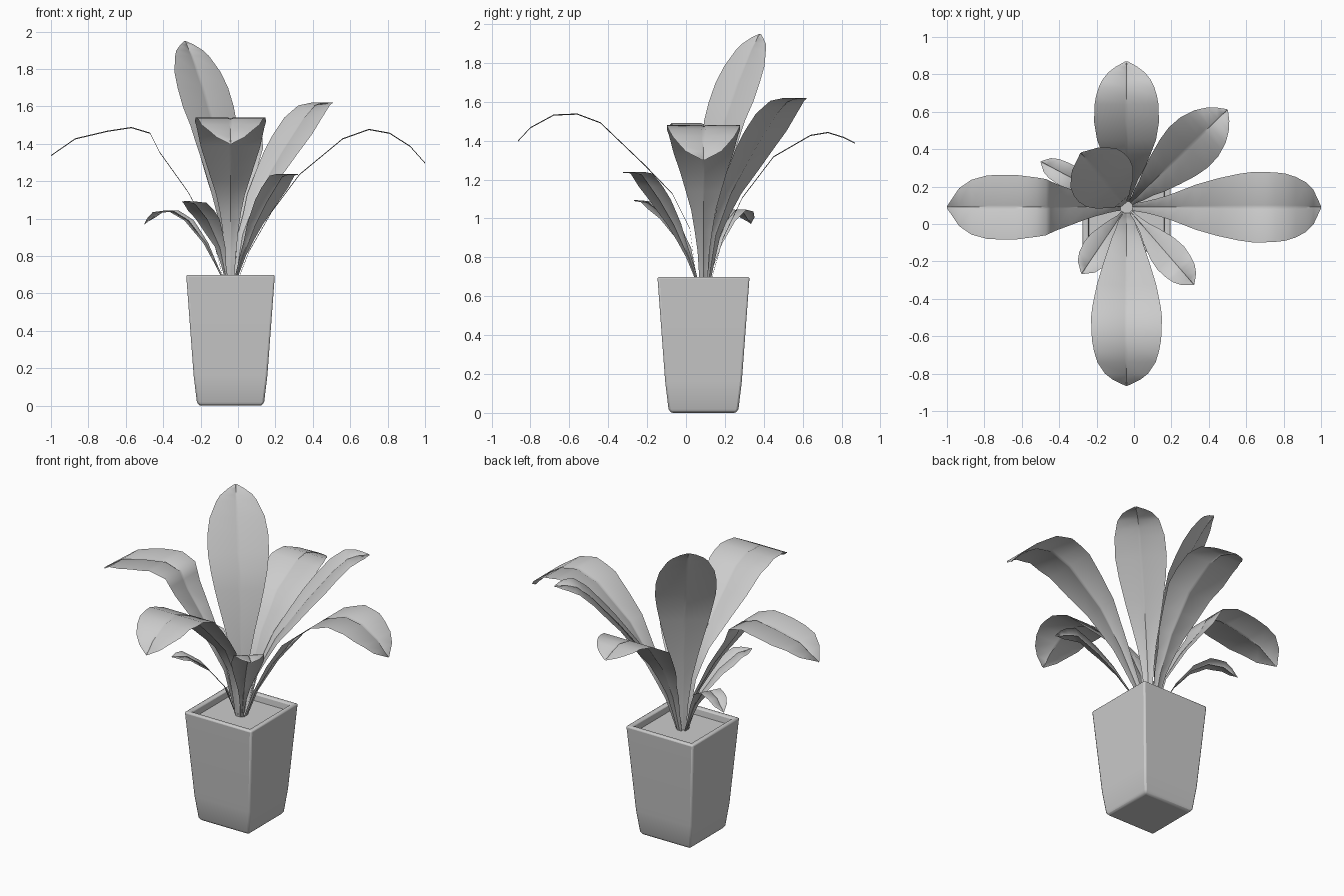
import bpy, bmesh, math
from mathutils import Vector

if "Cube" in bpy.data.objects:
    bpy.data.objects.remove(bpy.data.objects["Cube"])

CX, CY = -0.04, 0.09      # pot and stem centre


def make_object(name, bm, angle):
    bmesh.ops.recalc_face_normals(bm, faces=bm.faces)
    mesh = bpy.data.meshes.new(name)
    bm.to_mesh(mesh)
    bm.free()
    ob = bpy.data.objects.new(name, mesh)
    bpy.context.collection.objects.link(ob)
    bpy.ops.object.select_all(action='DESELECT')
    ob.select_set(True)
    bpy.context.view_layer.objects.active = ob
    bpy.ops.object.shade_smooth_by_angle(angle=math.radians(angle))
    return ob


def square_loft(name, rings, bevel):
    """Stack of squares (half size, z), capped at both ends."""
    bm = bmesh.new()
    loops = [[bm.verts.new((CX + sx * h, CY + sy * h, z))
              for sx, sy in ((-1, -1), (1, -1), (1, 1), (-1, 1))] for h, z in rings]
    for a, b in zip(loops, loops[1:]):
        for i in range(4):
            j = (i + 1) % 4
            bm.faces.new((a[i], a[j], b[j], b[i]))
    bm.faces.new(loops[0][::-1])
    bm.faces.new(loops[-1])
    ob = make_object(name, bm, 35)
    if bevel:
        mod = ob.modifiers.new("soft_edges", 'BEVEL')
        mod.width, mod.segments, mod.limit_method = bevel, 2, 'ANGLE'
    return ob


# Tapered square pot with a rim and recessed inside
square_loft("pot", [(0.168, 0), (0.180, 0.02), (0.197, 0.16), (0.237, 0.70),
                    (0.205, 0.70), (0.198, 0.63)], 0.01)
# Soil surface
square_loft("soil", [(0.196, 0.63), (0.2, 0.655)], 0)

# Shared leaf outline: (fraction of length, fraction of full half width)
OUTLINE = [(0, .10), (.15, .17), (.3, .34), (.45, .62), (.6, .88), (.72, 1),
           (.82, .97), (.9, .8), (.96, .48), (1, .03)]


def width_at(t):
    for (a, wa), (b, wb) in zip(OUTLINE, OUTLINE[1:]):
        if t <= b:
            return wa + (wb - wa) * (t - a) / (b - a)
    return OUTLINE[-1][1]


def leaf(name, angle, half, path, shift=1.0):
    """Arching blade; path is (distance from stem, z)."""
    pts = [Vector(path[0])]
    for a, b in zip(path, path[1:]):
        pts += [(Vector(a) + Vector(b)) / 2, Vector(b)]
    dist = [0]
    for a, b in zip(pts, pts[1:]):
        dist.append(dist[-1] + (b - a).length)
    c, s = math.cos(math.radians(angle)), math.sin(math.radians(angle))
    bm = bmesh.new()
    rows = []
    for p, d in zip(pts, dist):
        w = half * width_at((d / dist[-1]) ** shift)
        row = []
        for k in (-1, -0.06, 0, 0.06, 1):
            dip = 0.006 if k == 0 else 0      # shallow midrib groove
            row.append(bm.verts.new((CX + p.x * c - k * w * s,
                                     CY + p.x * s + k * w * c, p.y - dip)))
        rows.append(row)
    for a, b in zip(rows, rows[1:]):
        for i in range(4):
            bm.faces.new((a[i], a[i + 1], b[i + 1], b[i]))
    make_object(name, bm, 60)


# Four large arching leaves
leaf("leaf_right", 0, 0.19, [(.03, .65), (.1, .83), (.22, 1.04), (.37, 1.24), (.6, 1.43),
                             (.74, 1.48), (.85, 1.46), (.96, 1.39), (1.04, 1.30)])
leaf("leaf_left", 180, 0.175, [(.03, .65), (.1, .92), (.23, 1.15), (.38, 1.36), (.43, 1.46),
                               (.53, 1.49), (.66, 1.47), (.83, 1.43), (.96, 1.34)], 1.1)
leaf("leaf_front", -90, 0.19, [(.03, .65), (.07, .95), (.16, 1.13), (.3, 1.275), (.53, 1.495),
                               (.65, 1.54), (.77, 1.535), (.89, 1.47), (.955, 1.4)])
leaf("leaf_back", 90, 0.175, [(.03, .65), (.1, .9), (.2, 1.11), (.36, 1.32), (.55, 1.43),
                              (.64, 1.445), (.72, 1.42), (.78, 1.39)])
# Two upright leaves behind
leaf("leaf_back_right", 44, 0.15, [(.03, .65), (.09, .92), (.2, 1.13), (.38, 1.36),
                                   (.54, 1.54), (.62, 1.605), (.68, 1.62), (.75, 1.62)])
leaf("leaf_tall", 130, 0.18, [(.02, .65), (.04, 1.0), (.09, 1.3), (.14, 1.5), (.23, 1.7),
                              (.32, 1.87), (.36, 1.93), (.38, 1.95)])
# Three small low leaves
leaf("leaf_small_back_left", 152, 0.065, [(.03, .65), (.15, .87), (.25, .99), (.35, 1.045),
                                          (.44, 1.035), (.52, .975)])
leaf("leaf_small_front_left", 236, 0.085, [(.03, .65), (.1, .85), (.22, 1.0),
                                           (.34, 1.085), (.43, 1.095)])
leaf("leaf_small_front_right", -49, 0.095, [(.03, .65), (.1, .8), (.2, .97), (.3, 1.1),
                                            (.42, 1.23), (.47, 1.24), (.55, 1.24)])
